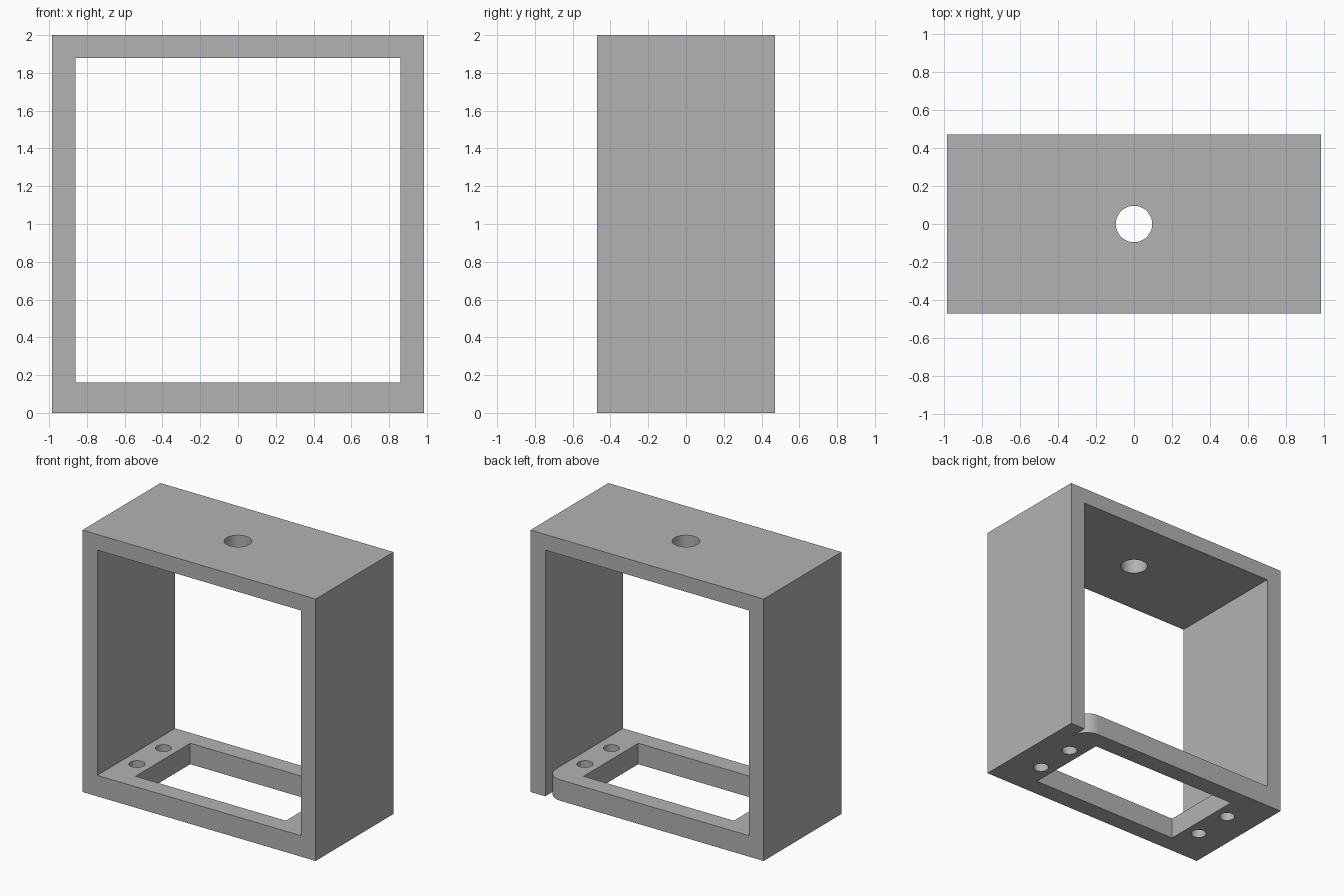
import bpy, bmesh, math

cube = bpy.data.objects.get("Cube")
if cube:
    bpy.data.objects.remove(cube, do_unlink=True)

# Main dimensions
HALF_W, HALF_D, HEIGHT = 0.985, 0.47, 2.0
INNER_W, FLOOR, CEILING = 0.86, 0.16, 1.88
FILLET = 0.13

grey = bpy.data.materials.new("plain grey")
grey.use_nodes = True
grey.diffuse_color = (0.45, 0.45, 0.45, 1)
grey.node_tree.nodes["Principled BSDF"].inputs["Base Color"].default_value = grey.diffuse_color


def prism(name, outline, z0, z1):
    """Extrude a counter-clockwise outline from z0 to z1."""
    bm = bmesh.new()
    base = bm.faces.new([bm.verts.new((x, y, z0)) for x, y in outline])
    top = bmesh.ops.extrude_face_region(bm, geom=[base])["geom"]
    verts = [v for v in top if isinstance(v, bmesh.types.BMVert)]
    bmesh.ops.translate(bm, vec=(0, 0, z1 - z0), verts=verts)
    bmesh.ops.recalc_face_normals(bm, faces=bm.faces)
    mesh = bpy.data.meshes.new(name)
    bm.to_mesh(mesh)
    bm.free()
    obj = bpy.data.objects.new(name, mesh)
    bpy.context.collection.objects.link(obj)
    mesh.materials.append(grey)
    return obj


def rectangle(hx, hy):
    return [(-hx, -hy), (hx, -hy), (hx, hy), (-hx, hy)]


def circle(cx, cy, r, n=48):
    turns = [math.tau * i / n for i in range(n)]
    return [(cx + r * math.cos(t), cy + r * math.sin(t)) for t in turns]


# Square frame block and its cutters
frame = prism("bracket_frame", rectangle(HALF_W, HALF_D), 0, HEIGHT)
cutters = [
    prism("window_cutter", rectangle(INNER_W, 0.7), FLOOR, CEILING),
    prism("floor_opening_cutter", rectangle(0.635, 0.33), -0.1, 0.5),
    prism("top_hole_cutter", circle(0, 0, 0.096), 1.5, 2.1),
]

# Two screw holes at each end of the floor
for x in (-0.742, 0.742):
    for y in (-0.16, 0.16):
        cutters.append(prism("screw_hole_cutter", circle(x, y, 0.055), -0.1, 0.5))

# Rounded relief at one back corner of the floor, beside the wall
cx, cy = INNER_W - FILLET, HALF_D - FILLET
arc = [(cx + FILLET * math.cos(i * math.pi / 32), cy + FILLET * math.sin(i * math.pi / 32))
       for i in range(17)]
relief = arc + [(cx, HALF_D + 0.1), (INNER_W, HALF_D + 0.1)]
cutters.append(prism("corner_relief_cutter", relief, -0.1, 0.5))

# Cut everything, then bake the result
for cutter in cutters:
    mod = frame.modifiers.new(cutter.name, 'BOOLEAN')
    mod.operation = 'DIFFERENCE'
    mod.solver = 'EXACT'
    mod.object = cutter
    cutter.hide_render = True
bpy.context.view_layer.update()
baked = bpy.data.meshes.new_from_object(frame.evaluated_get(bpy.context.evaluated_depsgraph_get()))
frame.modifiers.clear()
frame.data = baked
for cutter in cutters:
    bpy.data.objects.remove(cutter, do_unlink=True)

# Smooth the hole walls, keep the edges sharp
bpy.ops.object.select_all(action='DESELECT')
frame.select_set(True)
bpy.context.view_layer.objects.active = frame
bpy.ops.object.shade_smooth_by_angle(angle=math.radians(30))
